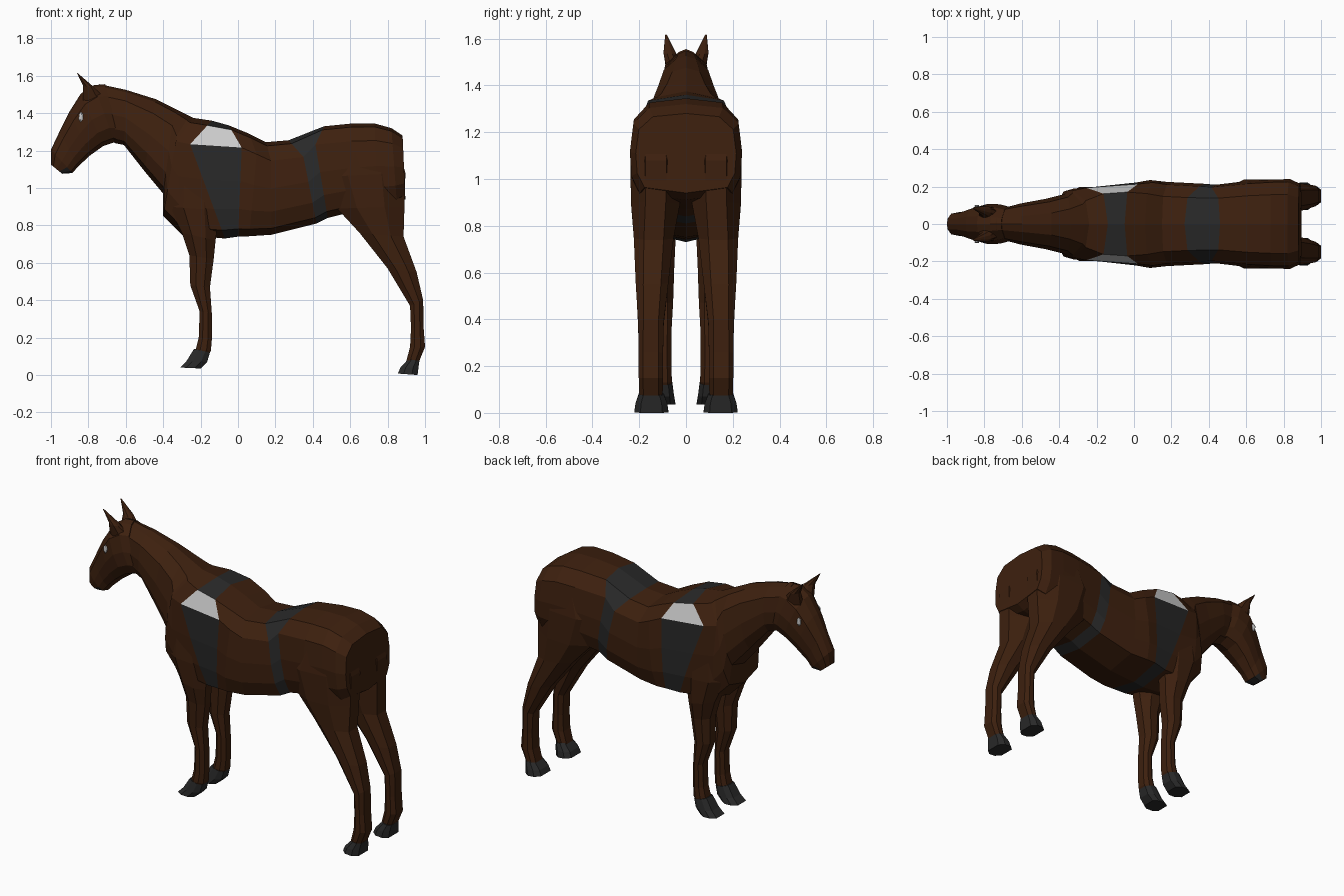
import bpy, bmesh
from math import sin, cos, pi


def material(name, rgb):
    m = bpy.data.materials.new(name)
    m.diffuse_color = (*rgb, 1)
    return m


MATS = [material("brown", (.047, .0145, .0045)), material("dark_grey", (.022, .022, .022)),
        material("white", (.55, .55, .55))]

# Cross-sections as (t from top to bottom, width factor)
half = [(.04, .35), (.2, .85), (.5, 1), (.75, .93), (.93, .62)]
BODY = [(0, 0)] + half + [(1, 0)] + [(t, -w) for t, w in reversed(half)]
k = 1 / cos(pi / 8)
OCT = [(.5 - .5 * k * cos(a), k * sin(a)) for a in [(i + .5) * pi / 4 for i in range(8)]]


def loft(name, rings, section, paint=lambda i, t: 0, mirror=False):
    """Ring: top x, top z, bottom x, bottom z, half width, y centre, bow, squareness."""
    bm = bmesh.new()
    loops = []
    for ring in rings:
        ax, az, bx, bz, w, yc, bow, e = (list(ring) + [0, 0, 1][len(ring) - 5:])[:8]
        loop = []
        for t, f in section:
            b = bow * (t / .2 if t < .2 else (1 - t) / .8)
            y = yc + w * abs(f) ** e * (1 if f > 0 else -1)
            loop.append(bm.verts.new((ax + (bx - ax) * t + b, y, az + (bz - az) * t)))
        loops.append(loop)
    n = len(section)
    for i in range(len(loops) - 1):
        for j in range(n):
            m = (j + 1) % n
            f = bm.faces.new((loops[i][j], loops[i][m], loops[i + 1][m], loops[i + 1][j]))
            f.material_index = paint(i, (section[j][0] + section[m][0]) / 2)
    for i, loop in ((0, loops[0]), (len(rings) - 2, loops[-1])):
        bm.faces.new(loop).material_index = paint(i, .5)
    return finish(name, bm, mirror)


def finish(name, bm, mirror=False):
    bmesh.ops.recalc_face_normals(bm, faces=bm.faces)
    me = bpy.data.meshes.new(name)
    bm.to_mesh(me)
    bm.free()
    for m in MATS:
        me.materials.append(m)
    ob = bpy.data.objects.new(name, me)
    bpy.context.collection.objects.link(ob)
    if mirror:
        ob.modifiers.new("mirror", "MIRROR").use_axis = (False, True, False)
    return ob


# Neck and torso, with the saddle band and the rear band painted on
def torso_paint(i, t):
    if i == 6:
        return 2 if .04 < t < .2 else 1
    return 1 if i == 10 else 0


loft("torso", [
    (-.74, 1.555, -.66, 1.24, .085),
    (-.60, 1.525, -.61, 1.23, .11, 0, 0, .9),
    (-.44, 1.475, -.50, 1.09, .135, 0, 0, .8),
    (-.34, 1.425, -.40, .97, .16, 0, 0, .65),
    (-.26, 1.385, -.40, .85, .18, 0, -.04, .5),
    (-.24, 1.375, -.30, .75, .19, 0, -.08, .4),
    (-.14, 1.36, -.07, .73, .20, 0, -.13, .2),
    (-.05, 1.335, 0, .74, .222, 0, .06, .25),
    (.06, 1.29, .06, .742, .235, 0, .04, .35),
    (.15, 1.245, .18, .75, .225, 0, .02, .4),
    (.27, 1.255, .42, .81, .215, 0, .05, .4),
    (.46, 1.33, .48, .84, .21, 0, -.05, .4),
    (.61, 1.345, .6, .87, .23, 0, 0, .4),
    (.73, 1.345, .75, .89, .238, 0, 0, .4),
    (.82, 1.32, .85, .91, .24, 0, 0, .4),
    (.88, 1.28, .895, .94, .215, 0, 0, .4)], BODY, torso_paint)

# Head
loft("head", [
    (-.71, 1.555, -.62, 1.24, .09),
    (-.77, 1.55, -.66, 1.245, .105),
    (-.84, 1.505, -.72, 1.225, .108, 0, 0, .9),
    (-.90, 1.41, -.79, 1.175, .09, 0, 0, .8),
    (-.955, 1.30, -.855, 1.115, .068, 0, 0, .8),
    (-1.0, 1.205, -.885, 1.08, .062, 0, 0, .7),
    (-1.0, 1.125, -.94, 1.076, .045, 0, 0, .7)], BODY,
    lambda i, t: 1 if i == 5 and t > .7 else 0)

# Ears
loft("ears", [
    (-.83, 1.46, -.72, 1.49, .035, .05),
    (-.828, 1.545, -.765, 1.535, .026, .07),
    (-.862, 1.617, -.856, 1.613, .004, .085)], OCT, mirror=True)

# Eyes
bm = bmesh.new()
bmesh.ops.create_icosphere(bm, subdivisions=1, radius=1)
for v in bm.verts:
    v.co = (-.84 + .014 * v.co.x, .096 + .008 * v.co.y, 1.38 + .028 * v.co.z)
for f in bm.faces:
    f.material_index = 2
finish("eyes", bm, True)

# Front legs and hooves
loft("front_legs", [
    (-.36, 1.1, -.10, 1.1, .06, .125),
    (-.37, .9, -.10, .88, .078, .12),
    (-.30, .76, -.12, .72, .072, .117),
    (-.26, .64, -.13, .62, .058, .108, 0, .8),
    (-.255, .48, -.15, .47, .05, .105, 0, .7),
    (-.205, .34, -.14, .33, .042, .105, 0, .6),
    (-.21, .20, -.14, .19, .042, .105, 0, .6),
    (-.225, .14, -.145, .13, .045, .105, 0, .6),
    (-.25, .10, -.17, .08, .04, .105, 0, .6)], OCT, mirror=True)
loft("front_hooves", [
    (-.235, .14, -.15, .12, .046, .105, 0, .5),
    (-.275, .075, -.165, .07, .054, .105, 0, .5),
    (-.31, .04, -.20, .035, .06, .105, 0, .5)], OCT, lambda i, t: 1, True)

# Hind legs and hooves
loft("hind_legs", [
    (.56, 1.26, .85, 1.24, .08, .135),
    (.46, 1.06, .895, 1.08, .11, .128),
    (.53, .89, .89, .90, .105, .13),
    (.65, .76, .885, .74, .085, .138, 0, .8),
    (.80, .57, .955, .55, .07, .145, 0, .7),
    (.92, .37, .99, .40, .055, .15, 0, .6),
    (.925, .25, .992, .26, .052, .15, 0, .5),
    (.92, .15, 1.0, .15, .052, .15, 0, .5),
    (.90, .075, .965, .065, .05, .15, 0, .5)], OCT, mirror=True)
loft("hind_hooves", [
    (.91, .085, .97, .075, .054, .148, 0, .5),
    (.868, .04, .965, .04, .068, .148, 0, .5),
    (.855, .008, .96, 0, .073, .148, 0, .5)], OCT, lambda i, t: 1, True)
